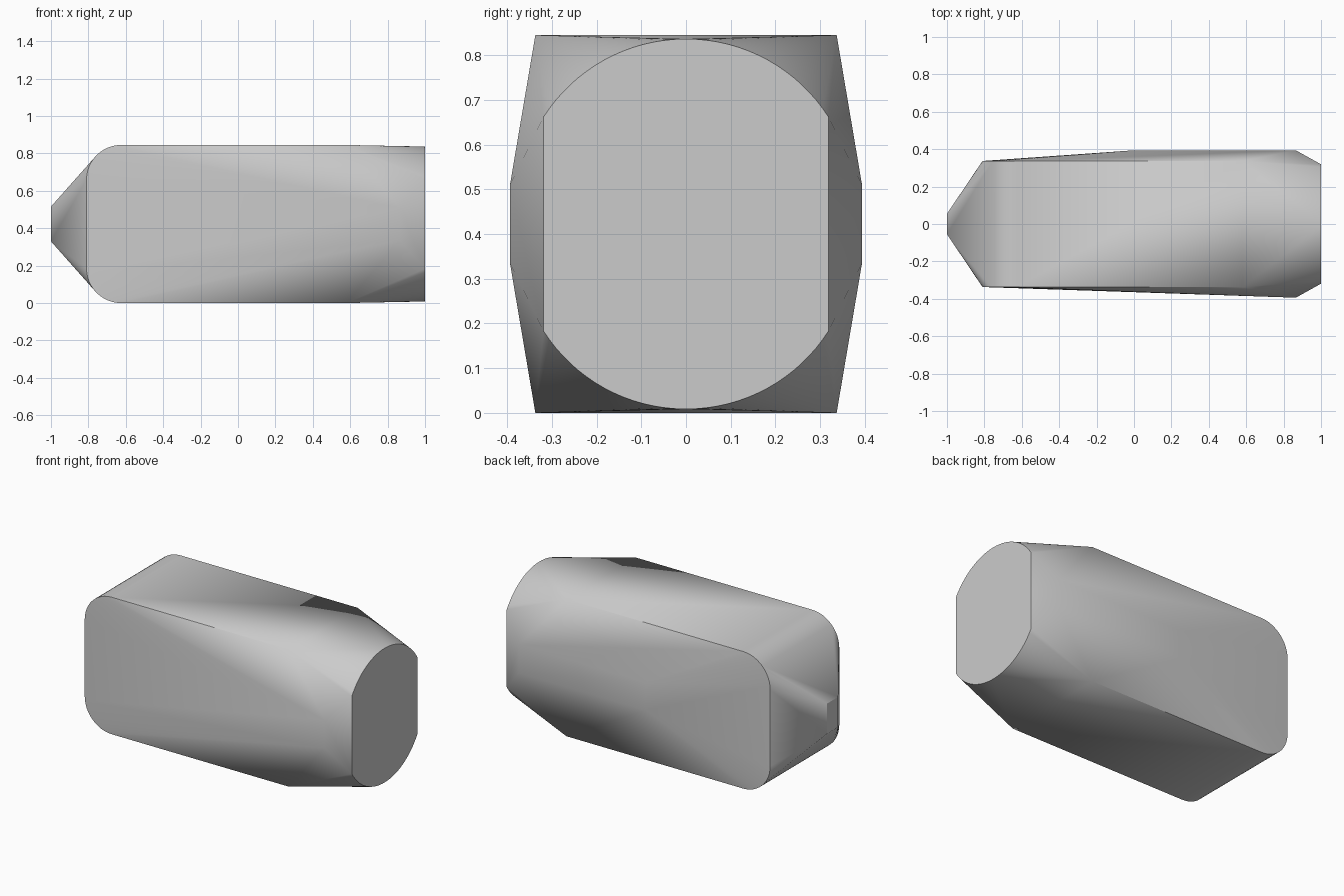
import bpy, bmesh
from math import sin, cos, asin, pi, radians

cube = bpy.data.objects.get("Cube")
if cube:
    bpy.data.objects.remove(cube, do_unlink=True)

HEIGHT = 0.845
MID = HEIGHT / 2
SIDE = 0.337          # half width of the flat side panels

points = []


def mirrored(x, y, z):
    """Add a point in all four y / z mirror positions."""
    for sy in (-1, 1):
        for sz in (-1, 1):
            points.append((x, sy * y, MID + sz * z))


# Side panels: square corner toward the flat end, rounded toward the nose
mirrored(0.58, SIDE, MID)
radius, steps = 0.185, 12
for i in range(steps + 1):
    a = pi / 2 * i / steps
    mirrored(-0.81 + radius * (1 - cos(a)), SIDE, MID - radius * (1 - sin(a)))

# Blunt nose
mirrored(-1, 0.055, 0.093)

# Bulges on both sides, the rear one drawn out along the body
mirrored(0.865, 0.394, 0.086)
for s in (-1, 1):
    points.append((0, 0.394, MID + s * 0.086))

# Flat end: straight sides with arched top and bottom
arc, half, steps = 0.378, 0.319, 16
for i in range(steps + 1):
    a = asin(half / arc) * i / steps
    mirrored(1, arc * sin(a), 0.414 - arc * (1 - cos(a)))

# Faceted shell stretched around the outline points
bm = bmesh.new()
for p in points:
    bm.verts.new(p)
bmesh.ops.remove_doubles(bm, verts=bm.verts, dist=0.0005)
hull = bmesh.ops.convex_hull(bm, input=bm.verts)
loose = {v for v in hull["geom_interior"] + hull["geom_unused"]
         if isinstance(v, bmesh.types.BMVert)}
bmesh.ops.delete(bm, geom=list(loose), context="VERTS")
bmesh.ops.dissolve_limit(bm, angle_limit=radians(0.3), verts=bm.verts, edges=bm.edges)
bmesh.ops.recalc_face_normals(bm, faces=bm.faces)
mesh = bpy.data.meshes.new("capsule_body")
bm.to_mesh(mesh)
bm.free()

body = bpy.data.objects.new("capsule_body", mesh)
bpy.context.collection.objects.link(body)

# Plain grey finish
grey = bpy.data.materials.new("light_grey")
grey.use_nodes = True
colour = (0.6, 0.6, 0.6, 1)
grey.diffuse_color = colour
grey.node_tree.nodes["Principled BSDF"].inputs["Base Color"].default_value = colour
mesh.materials.append(grey)

bpy.context.view_layer.objects.active = body
body.select_set(True)
bpy.ops.object.shade_smooth_by_angle(angle=radians(30))
